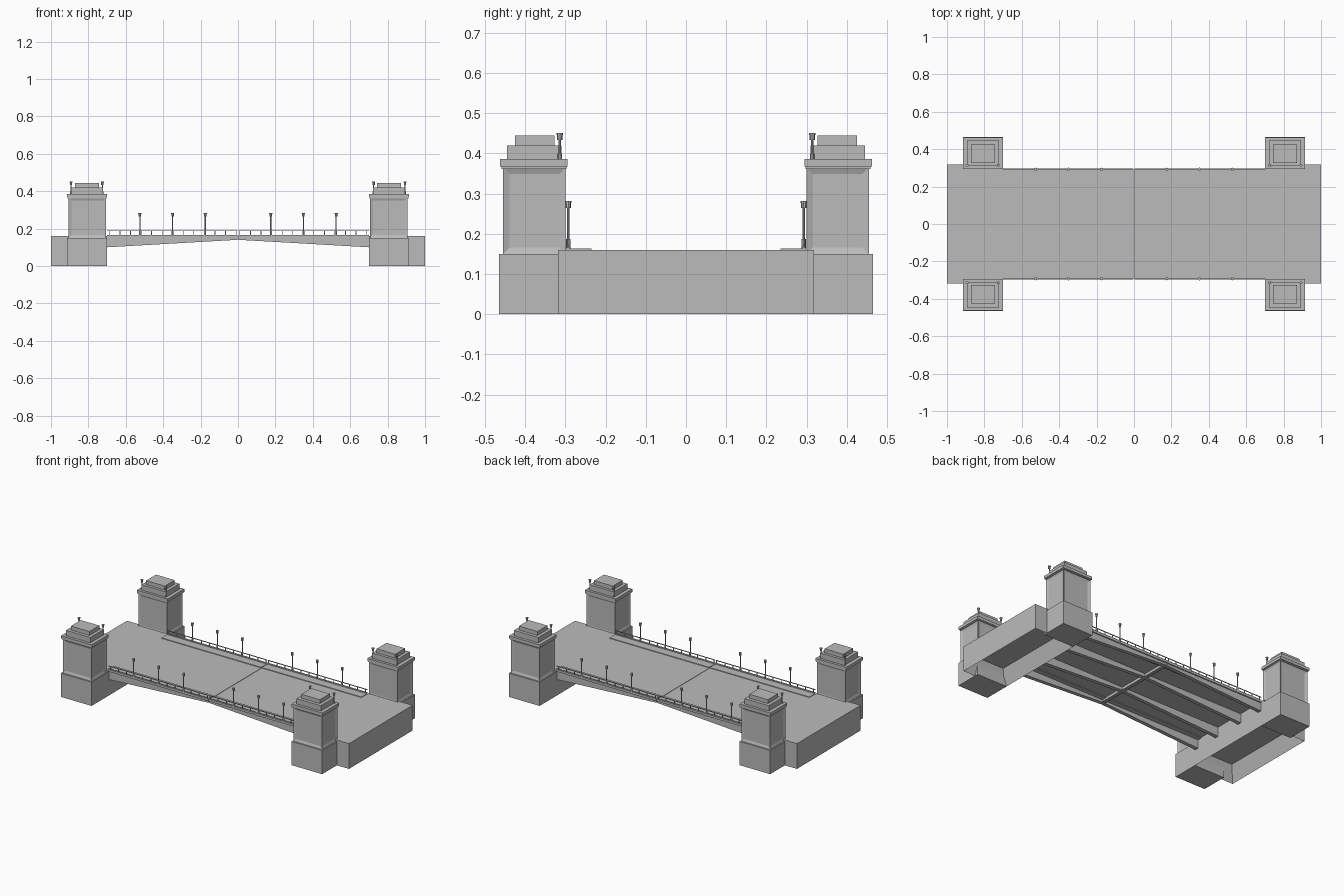
import bpy, bmesh, math
from mathutils import Vector

if "Cube" in bpy.data.objects:
    bpy.data.objects.remove(bpy.data.objects["Cube"])

stone = bpy.data.materials.new("plain_grey")
stone.diffuse_color = (0.5, 0.5, 0.5, 1)
stone.use_nodes = True
stone.node_tree.nodes["Principled BSDF"].inputs["Base Color"].default_value = stone.diffuse_color


def finish(bm, name):
    me = bpy.data.meshes.new(name)
    bm.to_mesh(me)
    bm.free()
    me.materials.append(stone)
    ob = bpy.data.objects.new(name, me)
    bpy.context.collection.objects.link(ob)
    return ob


def box(bm, x0, x1, y0, y1, z0, z1):
    vs = bmesh.ops.create_cube(bm, size=1)["verts"]
    for v in vs:
        v.co = Vector((x0 + (v.co.x + .5) * (x1 - x0),
                       y0 + (v.co.y + .5) * (y1 - y0),
                       z0 + (v.co.z + .5) * (z1 - z0)))
    return list({f for v in vs for f in v.link_faces})


def mirror(ob, x=True, y=True):
    m = ob.modifiers.new("mirror", 'MIRROR')
    m.use_axis = (x, y, False)
    m.use_mirror_merge = False


def recess(bm, face, thickness, depth):
    bmesh.ops.inset_region(bm, faces=[face], thickness=thickness, depth=0)
    bmesh.ops.translate(bm, verts=face.verts, vec=face.normal * -depth)


# Abutments with a hollow underside
bm = bmesh.new()
faces = box(bm, .70, 1, -.318, .318, 0, .16)
bm.normal_update()
recess(bm, min(faces, key=lambda f: f.calc_center_median().z), .05, .1)
mirror(finish(bm, "abutment"), y=False)

# Tower plinths
bm = bmesh.new()
box(bm, .70, .915, .295, .465, 0, .15)
mirror(finish(bm, "tower_plinth"))

# Tower shafts with sunk panels on the four sides
bm = bmesh.new()
faces = box(bm, .706, .907, .30, .455, .15, .365)
bm.normal_update()
for f in [f for f in faces if abs(f.normal.z) < .5]:
    recess(bm, f, .022, .006)
mirror(finish(bm, "tower_shaft"))

# Cornice and stepped roof
bm = bmesh.new()
box(bm, .70, .915, .295, .463, .368, .386)
box(bm, .704, .911, .298, .459, .362, .368)
box(bm, .722, .892, .31, .446, .386, .42)
box(bm, .742, .872, .327, .426, .42, .445)
mirror(finish(bm, "tower_roof"))

# Road deck: one open sheet per leaf
bm = bmesh.new()
bm.faces.new([bm.verts.new(p) for p in
              ((.002, -.29, .16), (.70, -.29, .16), (.70, .29, .16), (.002, .29, .16))])
mirror(finish(bm, "road_deck"), y=False)

# Tapered girders under each leaf
bm = bmesh.new()
for y, w in ((.10, .012), (.278, .012)):
    prof = [(.002, .14), (.70, .10), (.70, .159), (.002, .159)]
    f = bm.faces.new([bm.verts.new((x, y - w, z)) for x, z in prof])
    ext = bmesh.ops.extrude_face_region(bm, geom=[f])["geom"]
    bmesh.ops.translate(bm, vec=(0, 2 * w, 0),
                        verts=[v for v in ext if isinstance(v, bmesh.types.BMVert)])
bmesh.ops.recalc_face_normals(bm, faces=bm.faces)
mirror(finish(bm, "leaf_girder"))

# Cross beam where the leaves meet
bm = bmesh.new()
box(bm, .002, .012, -.28, .28, .142, .159)
mirror(finish(bm, "end_beam"), y=False)

# Raised footways with an edge fascia
bm = bmesh.new()
box(bm, .002, .70, .235, .294, .155, .164)
box(bm, .002, .70, .290, .297, .153, .167)
mirror(finish(bm, "footway"))

# Railings
bm = bmesh.new()
box(bm, .002, .70, .291, .295, .186, .190)
box(bm, .002, .70, .292, .294, .170, .172)
for i in range(13):
    x = .01 + i * .0565
    box(bm, x - .002, x + .002, .291, .295, .164, .187)
mirror(finish(bm, "railing"))


def lamp(bm, x, y, z0, z1, r):
    # post, foot, lantern and lantern cap
    for rad, a, b in ((r * .45, z0, z1 - .016), (r * .8, z0, z0 + .02 * (z1 - z0) / .1),
                      (r, z1 - .018, z1 - .005), (r * 1.3, z1 - .005, z1)):
        vs = bmesh.ops.create_cone(bm, cap_ends=True, segments=8, radius1=rad,
                                   radius2=rad, depth=b - a)["verts"]
        bmesh.ops.translate(bm, verts=vs, vec=(x, y, (a + b) / 2))


# Street lamps along the leaves
bm = bmesh.new()
for x in (.175, .35, .525):
    lamp(bm, x, .293, .163, .282, .0065)
mirror(finish(bm, "street_lamp"))

# Small lamps on the inner corners of the towers
bm = bmesh.new()
for x in (.725, .893):
    lamp(bm, x, .314, .386, .451, .0065)
mirror(finish(bm, "tower_lamp"))
